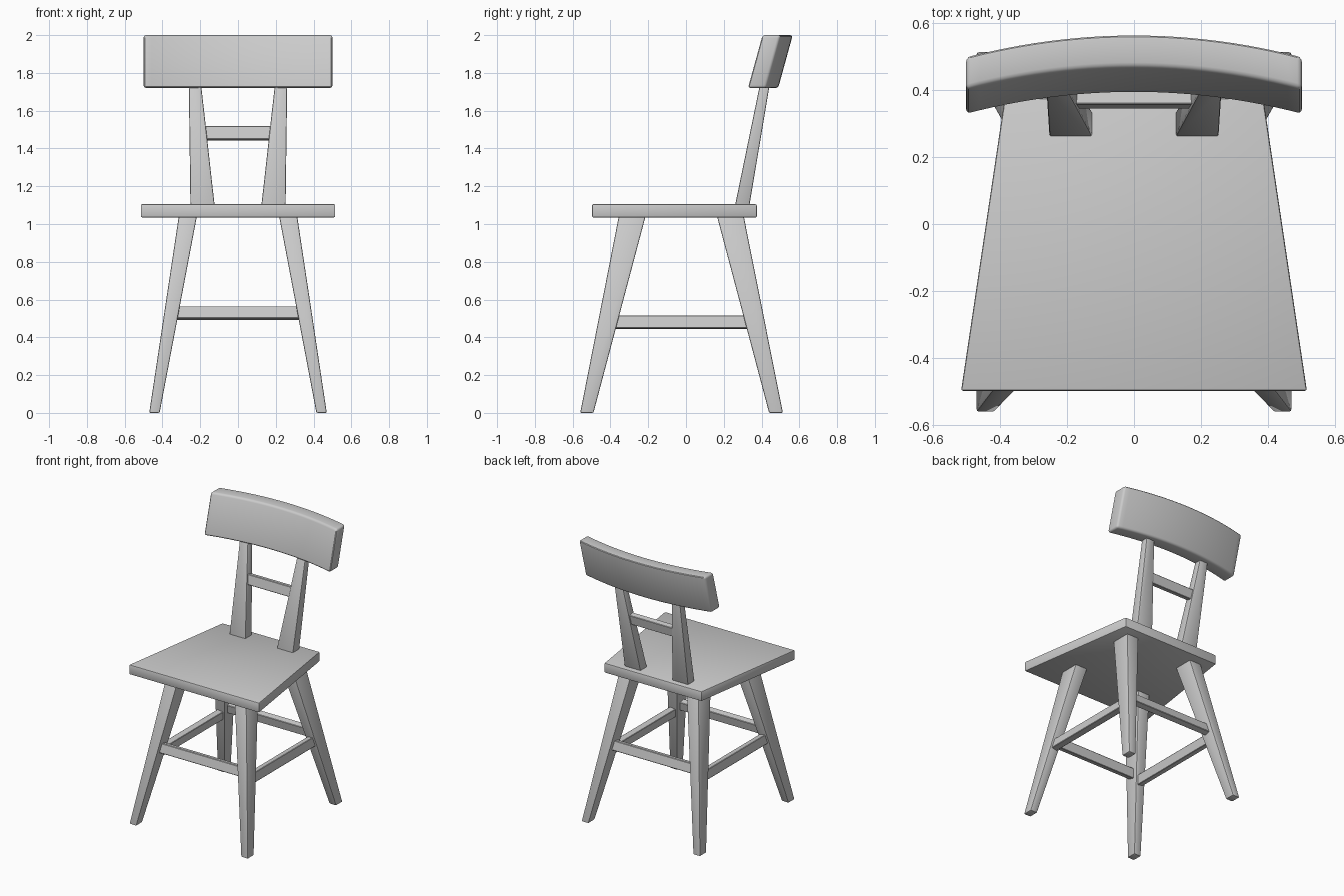
import bpy, bmesh
from math import radians, atan2
from mathutils import Matrix

if "Cube" in bpy.data.objects:
    bpy.data.objects.remove(bpy.data.objects["Cube"])


def finish(name, bm, bevel, segments=2):
    """Round the hard edges, shade and link the part."""
    bmesh.ops.recalc_face_normals(bm, faces=bm.faces)
    edges = [e for e in bm.edges if e.calc_face_angle(0) > radians(35)]
    bmesh.ops.bevel(bm, geom=edges, offset=bevel, segments=segments,
                    profile=0.5, affect='EDGES', clamp_overlap=True)
    mesh = bpy.data.meshes.new(name)
    bm.to_mesh(mesh)
    bm.free()
    obj = bpy.data.objects.new(name, mesh)
    bpy.context.collection.objects.link(obj)
    bpy.ops.object.select_all(action='DESELECT')
    obj.select_set(True)
    bpy.context.view_layer.objects.active = obj
    bpy.ops.object.shade_smooth_by_angle(angle=radians(30))
    return obj


def loft(name, sections, bevel, segments=2):
    """Skin a list of four-point sections and cap both ends."""
    bm = bmesh.new()
    rings = [[bm.verts.new(p) for p in s] for s in sections]
    for a, b in zip(rings, rings[1:]):
        for i in range(4):
            j = (i + 1) % 4
            bm.faces.new((a[i], a[j], b[j], b[i]))
    bm.faces.new(rings[0])
    bm.faces.new(rings[-1])
    return finish(name, bm, bevel, segments)


def rect(x0, x1, y0, y1, z):
    return [(x0, y0, z), (x1, y0, z), (x1, y1, z), (x0, y1, z)]


def mirrored(section, side):
    return [(x * side, y, z) for x, y, z in section]


def rail(name, size, loc, tilt, axis):
    """Box rail tilted about its long axis to follow the legs."""
    bm = bmesh.new()
    m = Matrix.Translation(loc) @ Matrix.Rotation(tilt, 4, axis) @ Matrix.Diagonal((*size, 1))
    bmesh.ops.create_cube(bm, size=1, matrix=m)
    return finish(name, bm, 0.003, 1)


# Seat: trapezoid board, wider at the front
outline = [(-0.515, -0.497), (0.515, -0.497), (0.385, 0.375), (-0.385, 0.375)]
loft("seat", [[(x, y, z) for x, y in outline] for z in (1.035, 1.105)], 0.007)

# Tapered, splayed legs and back posts
uprights = {
    "front_leg": (rect(0.415, 0.47, -0.56, -0.49, 0.0),
                  rect(0.217, 0.313, -0.355, -0.213, 1.045)),
    "back_leg": (rect(0.415, 0.47, 0.44, 0.513, 0.0),
                 rect(0.217, 0.313, 0.163, 0.305, 1.045)),
    "back_post": (rect(0.124, 0.252, 0.26, 0.336, 1.10),
                  rect(0.200, 0.261, 0.400, 0.450, 1.78)),
}
for name, ends in uprights.items():
    for side, label in ((1, "right"), (-1, "left")):
        loft(f"{name}_{label}", [mirrored(s, side) for s in ends], 0.007)

# Stretchers between the legs
splay_y = atan2(0.24, 1.035)
splay_x = atan2(0.175, 1.035)
rail("front_stretcher", (0.70, 0.045, 0.066), (0, -0.404, 0.528), -splay_y, 'X')
rail("back_stretcher", (0.70, 0.045, 0.066), (0, 0.353, 0.528), splay_y, 'X')
for side, label in ((1, "right"), (-1, "left")):
    rail(f"side_stretcher_{label}", (0.045, 0.78, 0.066),
         (0.361 * side, -0.025, 0.479), -splay_x * side, 'Y')

# Small rail between the back posts
rail("back_rail", (0.40, 0.04, 0.070), (0, 0.37, 1.48), -radians(11), 'X')

# Curved, leaning top board
sections = []
steps = 24
for i in range(steps + 1):
    t = -1 + 2 * i / steps
    bow = -0.065 * t * t
    x = 0.5 * t
    sections.append([(x, 0.390 + bow, 1.72), (x, 0.488 + bow, 1.72),
                     (x, 0.565 + bow, 2.0), (x, 0.467 + bow, 2.0)])
loft("top_board", sections, 0.014, 3)
